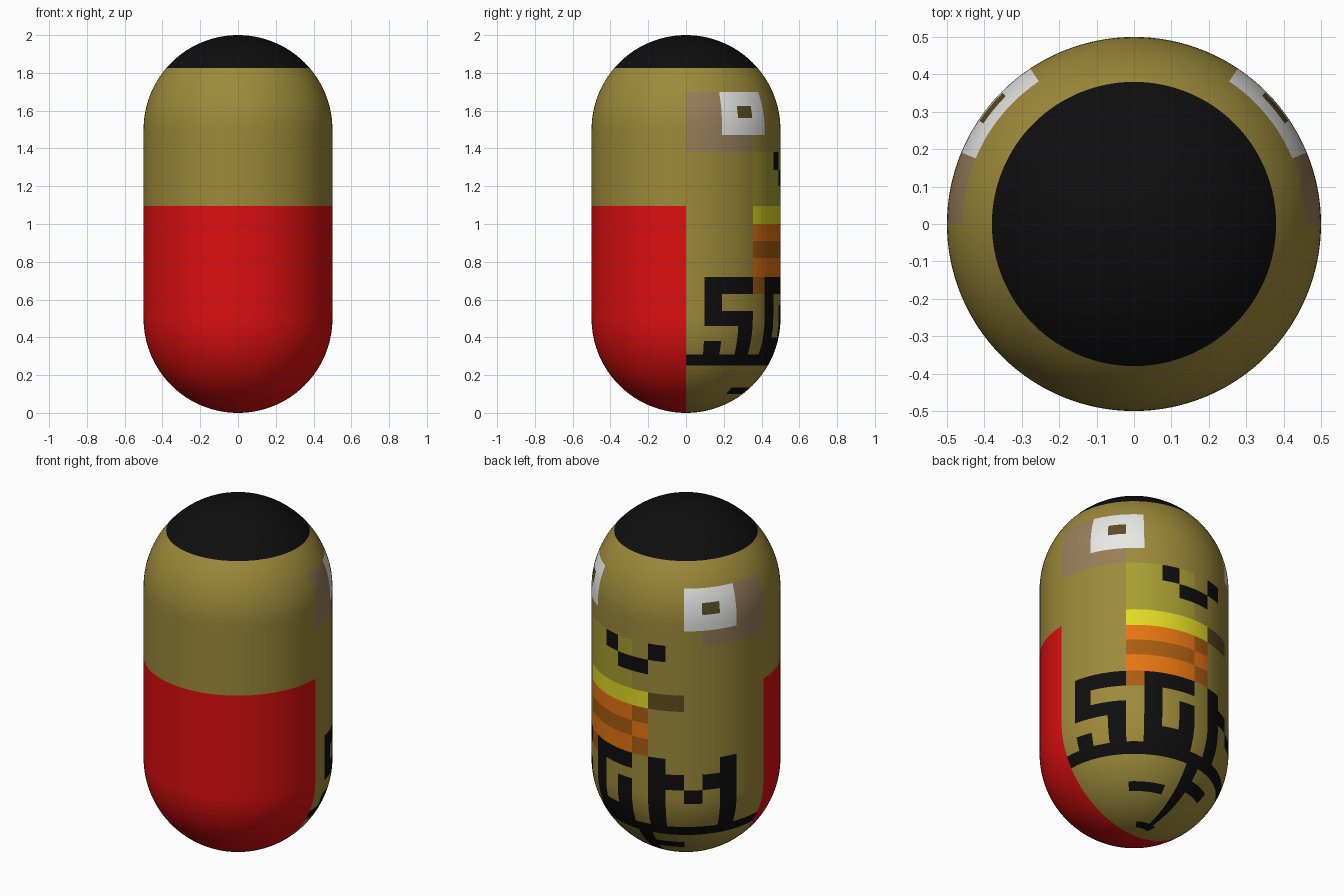
import bpy, bmesh, math

if "Cube" in bpy.data.objects:
    bpy.data.objects.remove(bpy.data.objects["Cube"])

R, LOW, HIGH = 0.5, 0.5, 1.5      # capsule radius and the two dome centres
COLS = 128                        # faces around
CELL = 11.25                      # width of one painted cell in degrees


def srgb(r, g, b):
    lin = [(c / 255 / 12.92) if c < 11 else ((c / 255 + 0.055) / 1.055) ** 2.4 for c in (r, g, b)]
    return (*lin, 1.0)


COLOURS = {
    "khaki": (157, 138, 58),
    "black": (14, 14, 14),
    "red": (220, 15, 16),
    "white": (238, 238, 236),
    "tan": (152, 126, 90),
    "yellow": (226, 220, 36),
    "orange": (232, 118, 18),
    "rust": (170, 93, 18),
    "olive_yellow": (168, 158, 50),
    "dark_olive": (92, 76, 32),
}
NAMES = list(COLOURS)

# painted patches on the back: colour, first cell, last cell, bottom, top
# (cells run from the right side, 0, over the back, 8, to the left side, 16)
PATCHES = [("red", 16, 32, 0.0, 1.095), ("black", 0, 32, 1.825, 2.0)]


def both_sides(colour, a, b, z0, z1):
    PATCHES.append((colour, a, b, z0, z1))
    PATCHES.append((colour, 16 - b, 16 - a, z0, z1))


def paint(colour, a, b, z0, z1):
    PATCHES.append((colour, a, b, z0, z1))


# eyes with shaded skin around them
both_sides("tan", 0, 4, 1.38, 1.47)
both_sides("tan", 0, 2, 1.47, 1.70)
both_sides("white", 2, 5, 1.47, 1.70)
both_sides("dark_olive", 3, 4, 1.56, 1.625)

# striped panel
paint("olive_yellow", 4, 8, 1.095, 1.38)
paint("yellow", 4, 9, 1.0, 1.095)
paint("dark_olive", 9, 11, 1.0, 1.095)
rows = [1.0, 0.91, 0.82, 0.72]
for i in range(3):
    main, other = ("orange", "rust") if i % 2 == 0 else ("rust", "orange")
    paint(main, 4, 8, rows[i + 1], rows[i])
    paint(other, 8, 9, rows[i + 1], rows[i])
paint("rust", 4, 5, 0.63, 0.72)

# mouth
both_sides("black", 6, 7, 1.285, 1.38)
paint("black", 7, 9, 1.2, 1.285)

# fret border: base line, then a key, a hook and a stepped valley
paint("black", 0, 16, 0.25, 0.31)
for a, b, z0, z1 in [
    (1, 4, 0.63, 0.72), (1, 2, 0.46, 0.72), (1, 4, 0.46, 0.54), (3, 4, 0.31, 0.54), (1, 2, 0.31, 0.38),
    (5, 8, 0.63, 0.72), (5, 6, 0.31, 0.72), (6, 8, 0.31, 0.40), (7, 8, 0.31, 0.57),
    (9, 10, 0.31, 0.72), (10, 11, 0.54, 0.63), (11, 12, 0.46, 0.54), (12, 13, 0.54, 0.63),
    (13, 14, 0.31, 0.72),
]:
    paint("black", a, b, z0, z1)

# marks on the lower dome
paint("black", 8, 9, 0.01, 0.25)
paint("black", 4, 7, 0.10, 0.135)
paint("black", 9, 11, 0.14, 0.19)
paint("black", 5, 10, 0.006, 0.016)


def radius(z):
    d = max(LOW - z, z - HIGH, 0)
    return math.sqrt(max(R * R - d * d, 0))


def colour_at(cell, z):
    found = "khaki"
    for colour, a, b, z0, z1 in PATCHES:
        if a <= cell < b and z0 <= z < z1:
            found = colour
    return NAMES.index(found)


# ring heights: every patch edge plus an even curve on both domes
cuts = {round(z, 4) for p in PATCHES for z in p[3:5] if 0.0 < z < 2.0}
heights = set(cuts)
for i in range(1, 31):
    d = R * math.cos(math.radians(i * 3))
    for z in (LOW - d, HIGH + d):
        if min(abs(z - c) for c in cuts) > 0.003:
            heights.add(round(z, 4))
heights = sorted(heights)

# capsule body
bm = bmesh.new()
rings = []
for z in heights:
    r = radius(z)
    rings.append([bm.verts.new((r * math.cos(2 * math.pi * i / COLS), r * math.sin(2 * math.pi * i / COLS), z))
                  for i in range(COLS)])
bottom, top = bm.verts.new((0, 0, 0)), bm.verts.new((0, 0, 2))
for i in range(COLS):
    j = (i + 1) % COLS
    cell = (i + 0.5) * 360 / COLS / CELL
    for k in range(len(rings) - 1):
        f = bm.faces.new((rings[k][i], rings[k][j], rings[k + 1][j], rings[k + 1][i]))
        f.material_index = colour_at(cell, (heights[k] + heights[k + 1]) / 2)
    bm.faces.new((bottom, rings[0][j], rings[0][i])).material_index = colour_at(cell, 0.0005)
    bm.faces.new((top, rings[-1][i], rings[-1][j])).material_index = colour_at(cell, 1.9995)
for f in bm.faces:
    f.smooth = True

mesh = bpy.data.meshes.new("capsule_body")
bm.to_mesh(mesh)
bm.free()
for name, rgb in COLOURS.items():
    mat = bpy.data.materials.new(name)
    mat.diffuse_color = srgb(*rgb)
    mat.use_nodes = True
    mat.node_tree.nodes["Principled BSDF"].inputs["Base Color"].default_value = mat.diffuse_color
    mesh.materials.append(mat)
body = bpy.data.objects.new("capsule_body", mesh)
bpy.context.collection.objects.link(body)
